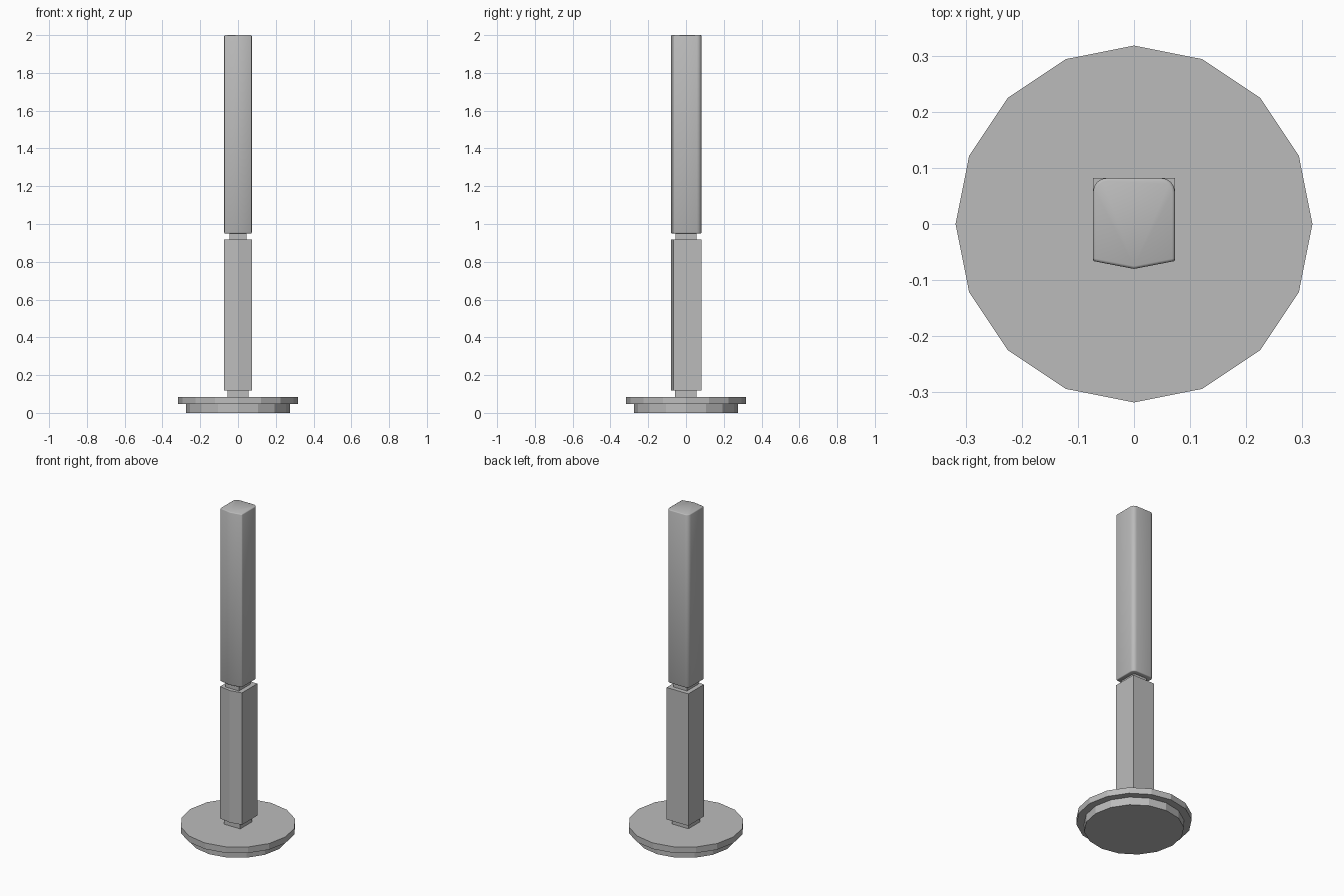
import bpy, bmesh, math

cube = bpy.data.objects.get("Cube")
if cube:
    bpy.data.objects.remove(cube, do_unlink=True)

# One plain grey for everything
GREY = (0.5, 0.5, 0.5, 1)
grey = bpy.data.materials.new("mid grey")
grey.use_nodes = True
grey.diffuse_color = GREY
grey.node_tree.nodes["Principled BSDF"].inputs["Base Color"].default_value = GREY


def prism(name, outline, z0, z1, corner=0, rim=0):
    """Extrude an outline, round its rear corners and soften its rims."""
    bm = bmesh.new()
    face = bm.faces.new([bm.verts.new((x, y, z0)) for x, y in outline])
    top = bmesh.ops.extrude_face_region(bm, geom=[face])["geom"]
    for v in top:
        if isinstance(v, bmesh.types.BMVert):
            v.co.z = z1
    bmesh.ops.recalc_face_normals(bm, faces=bm.faces)
    if corner:
        rear = [e for e in bm.edges if all(v.co.y > 0.05 for v in e.verts)
                and abs(e.verts[0].co.z - e.verts[1].co.z) > 0.1]
        bmesh.ops.bevel(bm, geom=rear, offset=corner, segments=4,
                        profile=0.5, affect='EDGES')
    if rim:
        sharp = [e for e in bm.edges if e.calc_face_angle(0) > 0.9]
        bmesh.ops.bevel(bm, geom=sharp, offset=rim, segments=2,
                        profile=0.5, affect='EDGES')
    mesh = bpy.data.meshes.new(name)
    bm.to_mesh(mesh)
    bm.free()
    obj = bpy.data.objects.new(name, mesh)
    bpy.context.collection.objects.link(obj)
    mesh.materials.append(grey)
    return obj


def disc(name, radius, z0, z1):
    ring = [(radius * math.cos(i * math.tau / 16), radius * math.sin(i * math.tau / 16))
            for i in range(16)]
    return prism(name, ring, z0, z1)


def block(name, hx, y0, y1, z0, z1):
    return prism(name, [(-hx, y0), (hx, y0), (hx, y1), (-hx, y1)], z0, z1)


# Stepped round base
disc("base_foot", 0.275, 0, 0.048)
disc("base_plate", 0.318, 0.048, 0.085)

# Narrow necks between the sections
block("lower_neck", 0.055, -0.057, 0.055, 0.085, 0.118)
block("upper_neck", 0.045, -0.055, 0.055, 0.918, 0.952)

# Column sections with a shallow ridge along the front
pentagon = [(-0.073, -0.066), (0, -0.08), (0.073, -0.066), (0.073, 0.082), (-0.073, 0.082)]
prism("lower_column", pentagon, 0.118, 0.918)
upper = prism("upper_column", pentagon, 0.95, 2.0, corner=0.025, rim=0.005)

# Smooth only the softened upper section
bpy.ops.object.select_all(action='DESELECT')
upper.select_set(True)
bpy.context.view_layer.objects.active = upper
bpy.ops.object.shade_smooth_by_angle(angle=math.radians(50))
